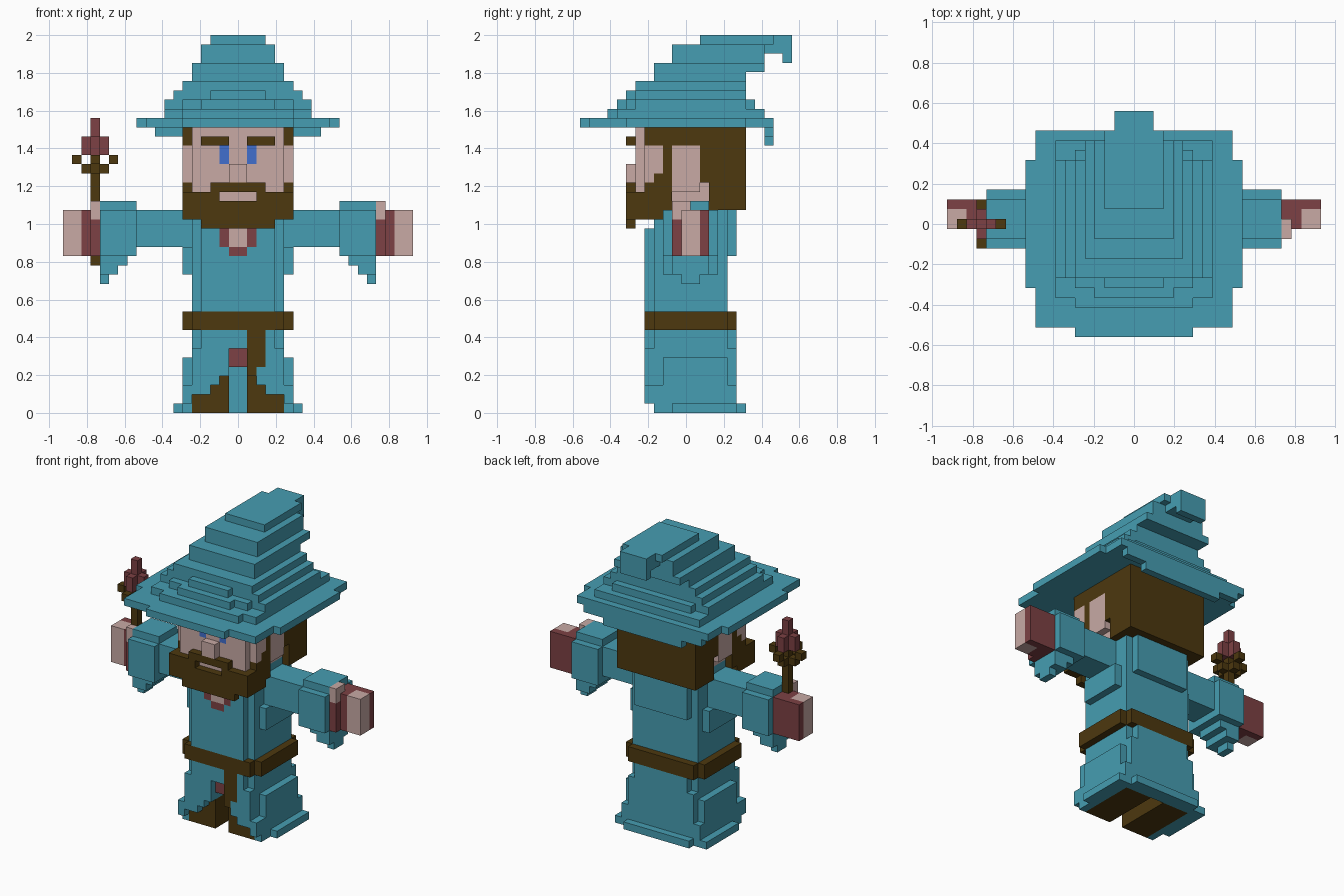
import bpy, bmesh
from mathutils import Vector

if "Cube" in bpy.data.objects:
    bpy.data.objects.remove(bpy.data.objects["Cube"])

V = 2 / 41          # size of one cube
cells = {}          # (i, j, k) -> part name
mats, part_mat = {}, {}


def material(name, rgb):
    m = bpy.data.materials.new(name)
    m.diffuse_color = (*rgb, 1)
    m.use_nodes = True
    m.node_tree.nodes["Principled BSDF"].inputs["Base Color"].default_value = m.diffuse_color
    mats[name] = m


material("teal cloth", (0.061, 0.34, 0.445))
material("dark brown", (0.074, 0.040, 0.0046))
material("skin", (0.58, 0.40, 0.376))
material("dark red", (0.205, 0.053, 0.058))
material("blue", (0.053, 0.156, 0.61))


def fill(part, mat, boxes, mirror=False):
    """Fill boxes (x0,x1,y0,y1,z0,z1) with cubes; later parts replace earlier; part None carves."""
    if part:
        part_mat[part] = mat
    for x0, x1, y0, y1, z0, z1 in boxes:
        for i in range(x0, x1):
            for j in range(y0, y1):
                for k in range(z0, z1):
                    for c in ([(i, j, k), (-1 - i, j, k)] if mirror else [(i, j, k)]):
                        if part:
                            cells[c] = part
                        else:
                            cells.pop(c, None)


# robe skirt with flared hem
fill("robe_skirt", "teal cloth", [
    (-5, 5, -3, 5, 2, 9), (-4, 4, -4, 6, 2, 9), (-5, 5, -4, 6, 1, 7),
    (-6, 6, -2, 5, 1, 6), (-6, 6, -4, 6, 1, 3), (-7, 7, -1, 6, 0, 1),
    (-6, 6, -3, 6, 0, 1), (-5, 5, 5, 7, 0, 1)])
# front opening with stepped edges
fill(None, None, [(0, 1, -4, 5, 0, 5), (0, 1, -4, -3, 5, 7), (1, 5, -4, -3, 0, 2),
                  (1, 3, -4, -3, 2, 3), (1, 2, -4, -3, 3, 4)], True)
fill(None, None, [(1, 2, -4, -3, 4, 5)])
fill("boots", "dark brown", [(1, 5, -3, 5, 0, 2), (1, 3, -3, 3, 2, 3), (1, 2, -3, 3, 3, 4)], True)
fill("boots", "dark brown", [(1, 2, -3, -1, 4, 5)])
fill("inner_garment", "dark red", [(-1, 1, -3, -2, 5, 7)])

# robe top
fill("robe_top", "teal cloth", [
    (-5, 5, -3, 5, 11, 22), (-4, 4, -4, 5, 11, 20), (-4, 4, 5, 6, 17, 22),
    (-6, 6, -2, 4, 15, 18), (-5, 5, -2, 4, 22, 23)])
fill("collar", "dark red", [(-2, 2, -4, -2, 18, 20), (-1, 1, -4, -2, 17, 18)])
fill("chest", "skin", [(-1, 1, -4, -2, 18, 20)])

# belt and hanging end
fill("belt", "dark brown", [(-6, 6, -3, 5, 9, 11), (-5, 5, -4, 6, 9, 11),
                            (1, 3, -4, -3, 5, 9), (1, 2, -4, -3, 4, 5)])

# sleeves with drooping cuffs
fill("sleeves", "teal cloth", [
    (5, 11, -1, 3, 18, 22), (11, 15, -2, 4, 18, 22), (11, 15, -1, 3, 22, 23),
    (11, 15, -2, 4, 17, 18), (12, 15, -1, 3, 16, 17), (13, 15, -1, 3, 15, 16),
    (14, 15, 0, 2, 14, 15)], True)

# hands in fingerless gloves
fill("hands", "skin", [(17, 19, 0, 2, 17, 22)], True)
fill("gloves", "dark red", [(15, 17, 0, 2, 17, 22), (15, 19, 2, 3, 17, 22),
                            (15, 16, -1, 0, 17, 21)], True)
fill("thumbs", "skin", [(15, 16, -1, 0, 21, 23), (15, 16, 0, 1, 22, 23)], True)

# wand with pronged head and gem
fill("wand", "dark brown", [
    (-16, -15, 0, 1, 16, 28), (-17, -14, 0, 1, 26, 27), (-16, -15, -1, 2, 26, 27),
    (-18, -17, 0, 1, 27, 28), (-14, -13, 0, 1, 27, 28),
    (-16, -15, -2, -1, 27, 28), (-16, -15, 2, 3, 27, 28)])
fill("wand_gem", "dark red", [(-17, -14, 0, 1, 28, 30), (-16, -15, -1, 2, 28, 30),
                              (-16, -15, 0, 1, 30, 32)])

# head, ears and nose
fill("head", "skin", [(-5, 5, -5, 3, 23, 31), (-6, 6, -1, 2, 24, 29), (-6, 6, -4, -2, 25, 29)])
fill("hair", "dark brown", [(-6, 6, 2, 7, 25, 31), (-6, 6, 3, 7, 22, 25)])
fill("hair", "dark brown", [(5, 6, -4, 2, 29, 31), (5, 6, -2, -1, 25, 29)], True)
fill("eyes", "blue", [(1, 2, -5, -4, 27, 29)], True)
fill("eyebrows", "dark brown", [(1, 4, -6, -5, 29, 30)], True)
# beard, moustache, mouth
fill("beard", "dark brown", [
    (-6, 6, -5, -2, 21, 24), (-5, 5, -6, -4, 21, 24), (-4, 4, -6, -5, 20, 21),
    (-3, 3, -6, -5, 24, 25)])
fill("beard", "dark brown", [(5, 6, -6, -2, 21, 24), (5, 6, -4, -2, 24, 25),
                             (5, 6, -3, -2, 25, 26), (5, 6, -2, -1, 22, 25)], True)
fill("mouth", "skin", [(-2, 0, -5, -4, 23, 24), (0, 2, -5, -4, 23, 24)])
fill(None, None, [(-2, 2, -6, -5, 23, 24)])
fill("nose", "skin", [(-1, 1, -6, -5, 25, 27)])

# hat: brim, stacked cone and bent tip
fill("hat_brim", "teal cloth", [
    (-10, 10, -10, 10, 31, 32), (-11, 11, -6, 7, 31, 32), (-6, 6, -11, -10, 31, 32),
    (-9, 9, 9, 10, 30, 31), (-6, 6, 9, 10, 29, 30)])
fill("hat_cone", "teal cloth", [
    (-8, 8, -7, 9, 32, 33), (-6, 6, -8, -7, 32, 33),
    (-8, 8, -5, 7, 33, 34), (-6, 6, -6, 8, 33, 34), (-4, 4, -7, -6, 33, 34),
    (-7, 7, -5, 7, 34, 35), (-3, 3, -6, -5, 34, 35), (-6, 6, -5, 7, 35, 36),
    (-5, 5, -3, 7, 36, 37), (-5, 5, -3, 9, 37, 38), (-4, 4, -1, 9, 38, 40)])
fill("hat_tip", "teal cloth", [(-3, 3, 2, 10, 40, 41), (-2, 2, 9, 12, 39, 41),
                               (-2, 2, 11, 12, 38, 39)])

# turn each part's exposed cube sides into a mesh, merging flat areas
for part, mat in part_mat.items():
    bm = bmesh.new()
    for c, name in cells.items():
        if name != part:
            continue
        centre = Vector((c[0] + 0.5, c[1], c[2] + 0.5))
        for axis in range(3):
            for s in (-1, 1):
                n = list(c)
                n[axis] += s
                if tuple(n) in cells:
                    continue
                u, w = Vector(), Vector()
                u[(axis + 1) % 3] = 0.5
                w[(axis + 2) % 3] = 0.5 * s
                d = Vector()
                d[axis] = 0.5 * s
                quad = (-u - w, u - w, u + w, -u + w)
                bm.faces.new([bm.verts.new((centre + d + q) * V) for q in quad])
    bmesh.ops.remove_doubles(bm, verts=bm.verts, dist=V * 0.05)
    bmesh.ops.dissolve_limit(bm, angle_limit=0.02, verts=bm.verts, edges=bm.edges)
    me = bpy.data.meshes.new(part)
    bm.to_mesh(me)
    bm.free()
    me.materials.append(mats[mat])
    bpy.context.collection.objects.link(bpy.data.objects.new(part, me))
